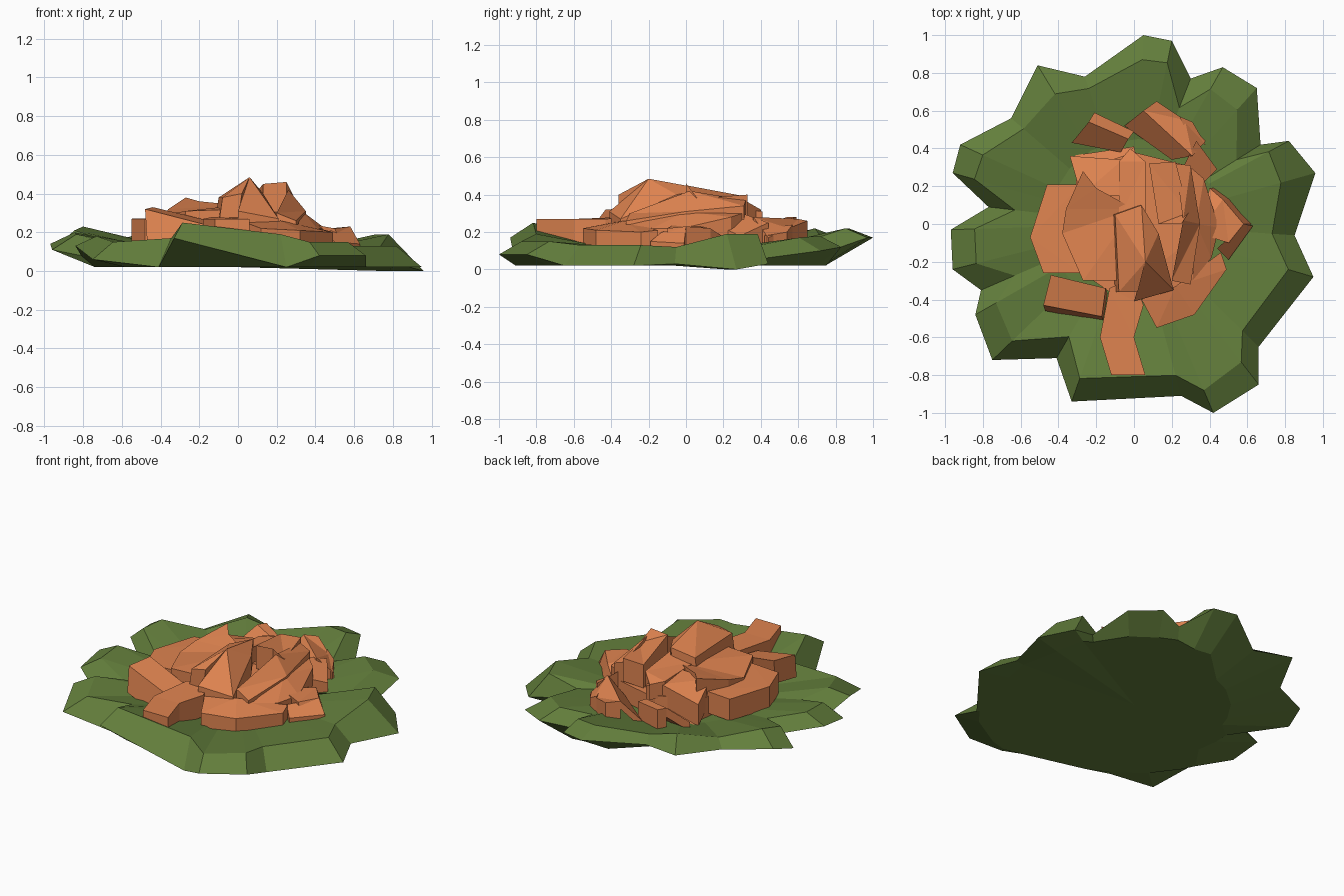
import bpy, bmesh, math
from mathutils import Vector


def material(name, rgb):
    m = bpy.data.materials.new(name)
    m.diffuse_color = (*rgb, 1)
    return m


GREEN = material("leaf green", (0.125, 0.21, 0.045))
ORANGE = material("cooked orange", (0.74, 0.23, 0.08))


def finish(name, bm, mat):
    bmesh.ops.recalc_face_normals(bm, faces=bm.faces)
    me = bpy.data.meshes.new(name)
    bm.to_mesh(me)
    bm.free()
    me.materials.append(mat)
    ob = bpy.data.objects.new(name, me)
    bpy.context.collection.objects.link(ob)
    return ob


# leaf bed: rim x, y, rim height, ridge height, ridge inset
RIM = [
    (0.05, 1.00, .17, .22, .87), (0.20, 0.97, .17, .22, .88), (0.30, 0.77, .10, .14, .80),
    (0.47, 0.83, .12, .18, .86), (0.65, 0.72, .10, .17, .84), (0.67, 0.42, .06, .12, .81),
    (0.82, 0.44, .03, .19, .87), (0.96, 0.27, .00, .19, .81), (0.85, -0.06, .03, .12, .86),
    (0.95, -0.28, .02, .13, .86), (0.66, -0.65, .02, .13, .87), (0.66, -0.85, .08, .15, .86),
    (0.42, -1.00, .08, .15, .88), (0.25, -0.91, .02, .19, .88), (-0.33, -0.94, .17, .25, .87),
    (-0.41, -0.71, .02, .17, .84), (-0.75, -0.72, .06, .15, .86), (-0.84, -0.48, .13, .18, .87),
    (-0.81, -0.35, .08, .13, .78), (-0.96, -0.24, .11, .19, .87), (-0.97, -0.03, .14, .20, .87),
    (-0.77, 0.09, .09, .14, .82), (-0.96, 0.27, .11, .21, .88), (-0.92, 0.42, .15, .23, .87),
    (-0.65, 0.56, .13, .17, .90), (-0.51, 0.84, .16, .22, .82), (-0.26, 0.78, .14, .18, .92),
]
bm = bmesh.new()
rings = [[], [], [], []]
for x, y, zo, zr, k in RIM:
    r = math.hypot(x, y)
    # underside reaches furthest at the front right
    limit = 0.95 if y < -0.3 else 0.82
    if y < -0.3 and x < 0:
        limit = 0.82
    elif x < 0:
        limit = 0.66 if y < 0.2 else 0.58
    elif y > 0 and x < 0.25:
        limit = 0.76
    b = min(1, limit / r)
    rings[0].append(bm.verts.new((x * b * .98, y * b * .98, min(.02, zo))))
    rings[1].append(bm.verts.new((x, y, zo)))
    rings[2].append(bm.verts.new((x * k, y * k, zr)))
    rings[3].append(bm.verts.new((x * .45 / r, y * .45 / r, .12)))
n = len(RIM)
for lo, hi in zip(rings, rings[1:]):
    for i in range(n):
        j = (i + 1) % n
        bm.faces.new((lo[i], lo[j], hi[j], hi[i]))
for ring, z in ((rings[0], .02), (rings[3], .12)):
    c = bm.verts.new((0, 0, z))
    for i in range(n):
        bm.faces.new((ring[i], ring[(i + 1) % n], c))
finish("leaf_bed", bm, GREEN)


# chopped pieces: sloped top outline dropped by a thickness, lower side shifted
def chunk(name, top, thick, shift=(0, 0)):
    bm = bmesh.new()
    up = [bm.verts.new(p) for p in top]
    low = [bm.verts.new(Vector(p) + Vector((shift[0], shift[1], -thick))) for p in top]
    bm.faces.new(up)
    bm.faces.new(low[::-1])
    for i in range(len(up)):
        j = (i + 1) % len(up)
        bm.faces.new((up[i], low[i], low[j], up[j]))
    bmesh.ops.triangulate(bm, faces=[f for f in bm.faces if len(f.verts) > 4])
    finish(name, bm, ORANGE)


chunk("pile_core", [(-.36, -.2, .25), (-.1, -.38, .24), (.28, -.34, .22), (.42, 0, .24),
                    (.32, .3, .24), (0, .38, .24), (-.3, .28, .25)], .15)
chunk("front_strip", [(-.12, -.80, .27), (.06, -.80, .27), (0, -.60, .27), (.05, -.43, .27),
                      (0, -.28, .28), (-.13, -.34, .28), (-.18, -.60, .27)], .14)
chunk("front_left_piece", [(-.44, -.27, .33), (-.15, -.34, .26), (-.17, -.49, .24),
                           (-.48, -.43, .32)], .16, (.01, -.03))
chunk("left_piece", [(-.46, .21, .27), (-.28, .21, .28), (-.28, -.26, .28),
                     (-.48, -.26, .27), (-.55, -.07, .27)], .14)
chunk("back_left_piece", [(-.34, .36, .26), (-.06, .34, .31), (0, .41, .31), (.06, .15, .34),
                          (-.28, .15, .33)], .14)
# back wedges: a narrow top strip and a steep dark inner side
chunk("back_left_wedge", [(-.21, .59, .28), (0, .49, .24), (-.03, .45, .25),
                          (-.24, .54, .28)], .14)
chunk("back_left_wedge_side", [(-.24, .54, .28), (-.03, .45, .25), (-.07, .38, .17),
                               (-.33, .43, .17)], .06)
chunk("back_wedge", [(.05, .60, .27), (.12, .65, .26), (.27, .55, .22), (.38, .44, .17),
                     (.31, .36, .28)], .12)
chunk("back_wedge_side", [(.05, .60, .27), (.31, .36, .28), (.20, .34, .17),
                          (-.05, .52, .14)], .05)
chunk("back_right_piece", [(.33, .44, .25), (.44, .29, .18), (.35, .20, .22),
                           (.26, .30, .30)], .12)
chunk("back_end_piece", [(.24, .57, .24), (.31, .54, .20), (.38, .42, .18),
                         (.30, .44, .22)], .09)
chunk("right_piece", [(.40, .19, .18), (.47, .13, .22), (.58, 0, .23), (.50, -.10, .22),
                      (.34, -.05, .25)], .10, (.04, 0))
chunk("right_tip", [(.58, 0, .23), (.63, -.01, .14), (.50, -.19, .15), (.44, -.13, .20)], .05)
chunk("front_right_piece", [(.46, -.15, .21), (.49, -.24, .20), (.32, -.48, .21),
                            (.12, -.55, .22), (.04, -.40, .25), (.22, -.33, .26)], .11)
chunk("upper_left_slab", [(-.36, .08, .32), (-.27, .28, .38), (-.20, .19, .36), (0, .08, .34),
                          (0, -.30, .32), (-.27, -.30, .31), (-.38, -.05, .29)], .10)
chunk("upper_back_slab", [(-.02, .40, .32), (.06, .33, .36), (.06, .02, .40), (-.08, .02, .34),
                          (-.08, .33, .33)], .10)
chunk("peak_wedge", [(-.10, .05, .38), (.04, .10, .43), (.06, -.20, .485),
                     (.02, -.36, .40), (-.08, -.36, .38)], .14, (-.02, 0))
chunk("peak_slope", [(.04, .10, .43), (.13, -.05, .40), (.21, -.35, .27), (0, -.41, .31),
                     (.06, -.20, .485)], .12)
chunk("upper_right_wedge", [(.08, .32, .39), (.22, .33, .40), (.29, .06, .38), (.25, .0, .46),
                            (.13, .0, .45)], .15)
chunk("upper_right_slab", [(.22, .32, .37), (.30, .31, .34), (.35, 0, .31), (.30, -.32, .26),
                           (.20, -.30, .30), (.26, .02, .42)], .13)
chunk("outer_right_slab", [(.30, .30, .30), (.37, .24, .28), (.45, -.02, .22), (.41, -.18, .22),
                           (.31, -.30, .24), (.33, 0, .31)], .11)
